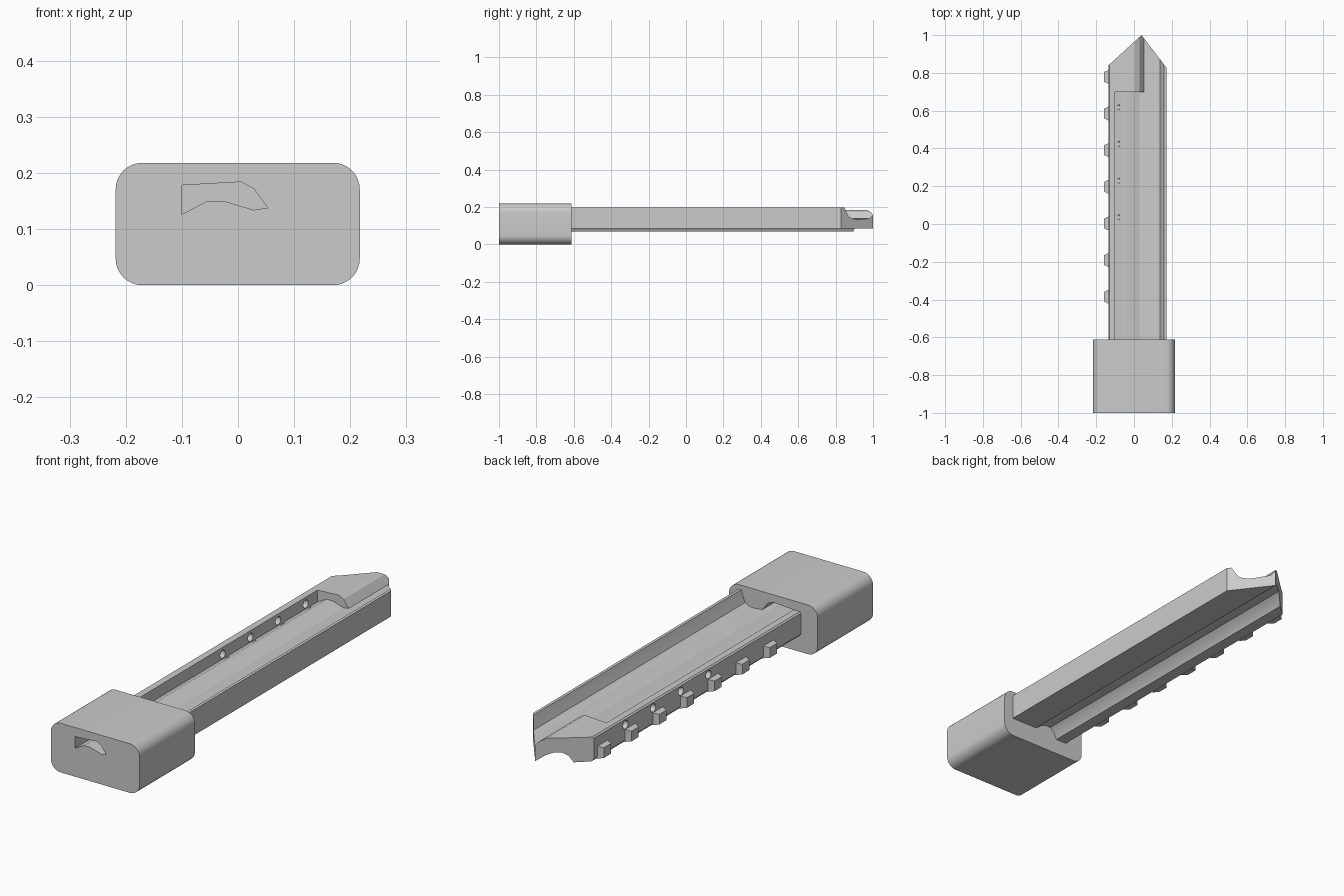
import bpy, bmesh, math
from mathutils import Vector

if "Cube" in bpy.data.objects:
    bpy.data.objects.remove(bpy.data.objects["Cube"])

steel = bpy.data.materials.new("grey_metal")
steel.diffuse_color = (0.6, 0.6, 0.6, 1)
steel.use_nodes = True
steel.node_tree.nodes["Principled BSDF"].inputs["Base Color"].default_value = steel.diffuse_color


def finish(name, bm):
    """Turn a bmesh into a named object with smooth rounded areas."""
    bmesh.ops.recalc_face_normals(bm, faces=bm.faces)
    mesh = bpy.data.meshes.new(name)
    bm.to_mesh(mesh)
    bm.free()
    mesh.materials.append(steel)
    ob = bpy.data.objects.new(name, mesh)
    bpy.context.collection.objects.link(ob)
    return ob


def shade(ob):
    bpy.ops.object.select_all(action='DESELECT')
    ob.select_set(True)
    bpy.context.view_layer.objects.active = ob
    bpy.ops.object.shade_smooth_by_angle(angle=math.radians(25))


def prism(profile, y0, y1):
    """Extrude an (x, z) profile along y."""
    bm = bmesh.new()
    face = bm.faces.new([bm.verts.new((x, y0, z)) for x, z in profile])
    ext = bmesh.ops.extrude_face_region(bm, geom=[face])
    verts = [g for g in ext["geom"] if isinstance(g, bmesh.types.BMVert)]
    bmesh.ops.translate(bm, verts=verts, vec=(0, y1 - y0, 0))
    return bm


def cut_point(bm):
    """Slice the far end into the two slanted faces of the tip."""
    for normal in ((-0.16, 0.175, 0), (0.17, 0.13, 0)):
        geom = bm.verts[:] + bm.edges[:] + bm.faces[:]
        cut = bmesh.ops.bisect_plane(bm, geom=geom, plane_co=(0.04, 1, 0),
                                     plane_no=Vector(normal).normalized(),
                                     clear_outer=True)
        edges = [g for g in cut["geom_cut"] if isinstance(g, bmesh.types.BMEdge)]
        bmesh.ops.holes_fill(bm, edges=edges)


def subtract(ob, cutters):
    """Cut each cutter out of an object, then discard the cutter."""
    bpy.context.view_layer.objects.active = ob
    for c in cutters:
        c.hide_render = True
        mod = ob.modifiers.new("cut", 'BOOLEAN')
        mod.operation, mod.solver, mod.object = 'DIFFERENCE', 'EXACT', c
        bpy.ops.object.modifier_apply(modifier=mod.name)
        bpy.data.objects.remove(c)


# Channel outline shared by the slot in the head and the filler at the tip
channel = [(-0.10, 0.126), (-0.10, 0.178), (0.005, 0.184), (0.028, 0.172),
           (0.053, 0.138), (0.028, 0.134), (-0.025, 0.15), (-0.055, 0.15)]

# Head: rounded block with the channel running through it
R = 0.047
outline = []
for i, (cx, cz) in enumerate(((0.17, 0.171), (-0.171, 0.171),
                              (-0.171, R), (0.17, R))):
    for k in range(9):
        a = math.pi / 2 * (i + k / 8)
        outline.append((cx + R * math.cos(a), cz + R * math.sin(a)))
head = finish("head", prism(outline, -1.0, -0.612))
subtract(head, [finish("slot_cutter", prism(channel, -1.1, -0.5))])
shade(head)

# Blade: thin grooved section with a raised wall on each side
section = [(0.171, 0.085), (0.171, 0.198), (0.158, 0.198), (0.150, 0.175),
           (0.138, 0.147), (0.122, 0.137), (0.10, 0.133), (0.053, 0.138),
           (0.028, 0.134), (-0.025, 0.15), (-0.055, 0.15), (-0.10, 0.126),
           (-0.10, 0.178), (-0.13, 0.178), (-0.136, 0.172), (-0.136, 0.08),
           (-0.128, 0.07), (-0.075, 0.07), (-0.06, 0.10), (-0.04, 0.117),
           (-0.015, 0.118), (0.01, 0.108), (0.04, 0.085)]
bm = prism(section, -0.613, 1.4)
cut_point(bm)
blade = finish("blade", bm)

# Round holes through the left wall
bumps = [-0.385 + 0.194 * i for i in range(7)]
holes = []
for y in bumps[:6]:
    bm = bmesh.new()
    bmesh.ops.create_cone(bm, cap_ends=True, segments=16, radius1=0.018,
                          radius2=0.018, depth=0.08)
    for v in bm.verts:
        v.co = Vector((v.co.z - 0.118, v.co.x + y + 0.033, v.co.y + 0.148))
    holes.append(finish("hole_cutter", bm))
subtract(blade, holes)
shade(blade)

# Filler closing the channel at the tip
bm = prism(channel, 0.70, 1.4)
cut_point(bm)
shade(finish("tip_filler", bm))

# Tapered teeth along the left edge
for i, y in enumerate(bumps):
    bm = bmesh.new()
    bmesh.ops.create_cube(bm, size=1)
    for v in bm.verts:
        outer = v.co.x < 0
        v.co = Vector((-0.16 if outer else -0.133,
                       y + v.co.y * (0.05 if outer else 0.075),
                       0.10 + v.co.z * (0.045 if outer else 0.056)))
    finish(f"tooth_{i + 1}", bm)
